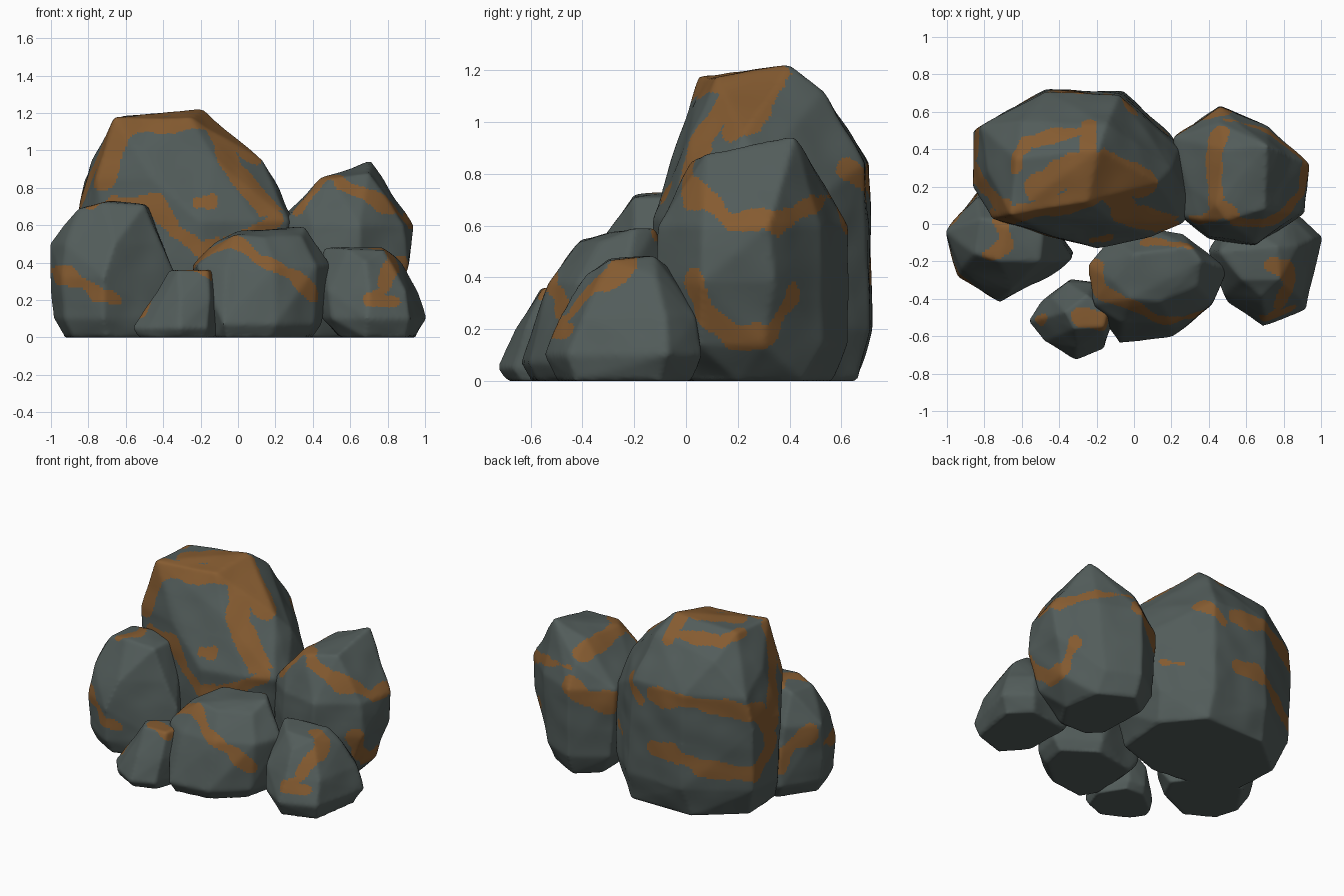
import bpy, bmesh
from mathutils import Vector, noise, kdtree
from mathutils.bvhtree import BVHTree


def material(name, color):
    m = bpy.data.materials.new(name)
    m.diffuse_color = color
    return m


STONE = material("stone", (0.085, 0.108, 0.103, 1))
RUST = material("rust", (0.235, 0.105, 0.03, 1))


def ring(z, *xy):
    return [(x, y, z) for x, y in xy]


def rock(name, points, streaks, voxel=0.013):
    # faceted boulder: hull of a few corner points, remeshed with softened edges
    bm = bmesh.new()
    for p in points:
        bm.verts.new(p)
    hull = bmesh.ops.convex_hull(bm, input=bm.verts)
    junk = {v for v in hull["geom_interior"] + hull["geom_unused"]
            if isinstance(v, bmesh.types.BMVert)}
    bmesh.ops.delete(bm, geom=list(junk), context='VERTS')
    bmesh.ops.recalc_face_normals(bm, faces=bm.faces)
    me = bpy.data.meshes.new(name)
    bm.to_mesh(me)
    bm.free()
    ob = bpy.data.objects.new(name, me)
    bpy.context.collection.objects.link(ob)
    mod = ob.modifiers.new("remesh", 'REMESH')
    mod.mode, mod.voxel_size = 'VOXEL', voxel
    mod = ob.modifiers.new("soften", 'SMOOTH')
    mod.factor, mod.iterations = 0.5, 5
    dg = bpy.context.evaluated_depsgraph_get()
    me = bpy.data.meshes.new_from_object(ob.evaluated_get(dg))
    ob.modifiers.clear()
    ob.data = me

    # gentle surface waviness
    normals = [v.normal.copy() for v in me.vertices]
    for v, n in zip(me.vertices, normals):
        if v.co.z > 0.01:
            v.co += n * 0.008 * noise.noise(v.co * 6)
        v.co.z = max(v.co.z, 0)

    # rust streaks: rough paths snapped onto the surface
    bvh = BVHTree.FromPolygons([v.co for v in me.vertices],
                               [p.vertices[:] for p in me.polygons])
    samples = []
    for width, path in streaks:
        path = [Vector(p) for p in path]
        for a, b in zip(path, path[1:]):
            for i in range(13):
                samples.append((bvh.find_nearest(a.lerp(b, i / 12))[0], width))
    kd = kdtree.KDTree(len(samples))
    for i, (p, w) in enumerate(samples):
        kd.insert(p, i)
    kd.balance()
    me.materials.clear()
    me.materials.append(STONE)
    me.materials.append(RUST)
    for p in me.polygons:
        p.use_smooth = True
        c = p.center
        _, i, d = kd.find(c)
        wobble = 0.04 * noise.noise(c * 6) + 0.012 * noise.noise(c * 15)
        p.material_index = int(d < samples[i][1] + wobble)
    return ob


# tall back-left boulder
rock("tall_boulder",
     ring(0, (-.76, .1), (-.78, .42), (-.5, .65), (-.05, .66), (.15, .42), (.12, .05), (-.2, -.06), (-.55, -.02))
     + ring(.2, (-.85, .22), (-.85, .48), (-.47, .72), (-.06, .71), (.2, .48), (.25, .1), (-.2, -.12), (-.6, -.03))
     + ring(.62, (-.86, .2), (-.86, .5), (.24, .4), (.3, .12), (.27, .01), (.1, -.07), (-.2, -.13))
     + ring(.84, (-.47, .71), (-.08, .69), (-.82, .52), (.2, .3), (-.45, -.06), (-.76, .03))
     + [(-.78, .28, .95), (.13, .22, .95), (-.12, .02, .95), (-.6, .55, 1.05), (-.15, .53, 1.12),
        (-.66, .05, 1.175), (-.63, .35, 1.18), (-.19, .4, 1.22), (-.25, .12, 1.17)],
     [(.075, [(-.72, .03, .85), (-.63, .06, 1.13), (-.4, .1, 1.16), (-.15, .2, 1.14), (-.02, .05, .92), (.15, 0, .68)]),
      (.045, [(-.66, 0, .72), (-.44, -.06, .72), (-.34, -.1, .58), (-.2, -.12, .48), (0, -.1, .52), (.18, 0, .62)]),
      (.045, [(-.22, -.1, .73), (-.14, -.08, .74)]),
      (.09, [(-.5, .18, 1.2), (-.25, .35, 1.2), (.06, .2, 1)]),
      (.045, [(-.25, .4, 1.2), (-.25, .55, 1.1)]),
      (.055, [(-.22, .7, .78), (-.45, .72, .8), (-.65, .62, .76), (-.85, .42, .72), (-.86, .3, .45), (-.84, .46, .32), (-.6, .65, .36), (-.4, .72, .44), (-.25, .71, .42)]),
      (.06, [(-.86, .3, .6), (-.8, .15, .92), (-.66, .08, 1.12)]),
      (.035, [(-.66, .3, 1.18), (-.58, .45, 1.13), (-.3, .5, 1.14)]),
      (.05, [(0, .65, .82), (-.14, .7, .72)]),
      (.03, [(.18, .5, .4), (.1, .57, .38)])])

# back-right boulder with a pointed crest
rock("peaked_boulder",
     ring(0, (.33, .1), (.32, .45), (.46, .57), (.68, .45), (.72, .2), (.6, .02), (.42, .02))
     + ring(.14, (.82, .05), (.84, .3), (.68, .53), (.46, .63), (.24, .47), (.25, .05), (.45, -.07), (.66, -.08))
     + ring(.38, (.91, .06), (.91, .34), (.65, -.12), (.4, -.08))
     + ring(.6, (.21, .46), (.46, .63), (.72, .52), (.94, .32), (.89, .06), (.65, -.11), (.4, -.07), (.24, .05))
     + [(.46, .54, .76), (.29, .2, .7), (.35, .02, .74), (.44, .1, .85), (.5, .02, .85),
        (.48, .4, .86), (.71, .42, .945), (.7, .08, .88)],
     [(.038, [(.32, 0, .7), (.48, .08, .85), (.6, 0, .8), (.78, .02, .72), (.9, .18, .62), (.92, .36, .61), (.74, .53, .7), (.5, .56, .72)]),
      (.055, [(.46, .5, .8), (.43, .35, .8), (.44, .08, .84)]),
      (.05, [(.9, -.02, .36), (.88, .07, .25), (.85, .18, .17), (.85, .34, .2), (.82, .42, .33)]),
      (.07, [(.24, .48, .52), (.37, .57, .55), (.47, .61, .64)])])

# left boulder
rock("left_boulder",
     ring(0, (-.93, -.1), (-.88, -.26), (-.7, -.36), (-.45, -.25), (-.38, -.1), (-.55, .12), (-.78, .12))
     + ring(.1, (-.99, -.06), (-.93, -.28), (-.72, -.41), (-.4, -.25), (-.32, -.15), (-.55, .18), (-.84, .17))
     + ring(.32, (-1.01, -.06), (-.94, -.28), (-.72, -.42), (-.33, -.18), (-.83, .17))
     + ring(.5, (-1.01, -.04), (-.92, -.24), (-.66, -.36), (-.41, -.2), (-.84, .14))
     + [(-.85, -.16, .69), (-.72, -.2, .72), (-.5, -.2, .71), (-.68, -.02, .735), (-.48, .05, .7), (-.82, .03, .7)],
     [(.04, [(-1, -.08, .36), (-.92, -.3, .33), (-.75, -.41, .24), (-.62, -.4, .2)]),
      (.04, [(-.78, -.17, .7), (-.68, -.1, .73), (-.72, .02, .72)]),
      (.055, [(-.97, .02, .45), (-.88, .12, .37), (-.83, .17, .24)])])

# centre front boulder
rock("front_boulder",
     ring(0, (-.12, -.5), (-.06, -.6), (.18, -.57), (.36, -.42), (.4, -.24), (.2, -.1), (-.1, -.15))
     + ring(.07, (-.12, -.54), (-.08, -.64), (.2, -.61), (.41, -.44), (.45, -.24), (.2, -.06), (-.15, -.15))
     + ring(.38, (-.24, -.22), (-.22, -.43), (-.06, -.53), (.2, -.53), (.42, -.42), (.5, -.24), (.26, -.05), (.08, -.02), (-.12, -.07))
     + [(-.12, -.3, .51), (-.02, -.4, .55), (0, -.16, .57), (.14, -.42, .54), (.36, -.2, .59), (.3, -.12, .59), (.34, -.33, .54)],
     [(.042, [(-.2, -.25, .4), (-.16, -.36, .42), (-.02, -.42, .52), (.1, -.5, .42), (.28, -.5, .34), (.4, -.44, .22)]),
      (.03, [(.05, -.08, .5), (.28, -.12, .56)])])

# right front boulder
rock("right_boulder",
     ring(0, (.55, -.35), (.68, -.5), (.9, -.43), (.95, -.1), (.83, .02), (.55, -.02))
     + ring(.1, (.45, -.25), (.5, -.42), (.69, -.55), (.92, -.46), (1.01, -.07), (.86, .06), (.5, .02))
     + ring(.25, (.4, -.14), (.48, -.38), (.7, -.49), (.9, -.4), (.96, -.08), (.84, .04), (.5, .03))
     + [(.46, -.15, .48), (.58, -.3, .47), (.78, -.3, .47), (.77, -.12, .485), (.87, -.12, .4), (.68, -.39, .41), (.6, 0, .4)],
     [(.05, [(.74, -.22, .47), (.82, -.28, .42), (.77, -.44, .24)]),
      (.04, [(.77, -.44, .24), (.7, -.48, .2), (.84, -.43, .19)])])

# smallest front pebble
rock("small_boulder",
     ring(0, (-.53, -.52), (-.48, -.6), (-.31, -.69), (-.17, -.64), (-.12, -.5), (-.22, -.34), (-.36, -.33), (-.49, -.43))
     + ring(.05, (-.56, -.52), (-.48, -.63), (-.31, -.725), (-.16, -.67), (-.11, -.5), (-.22, -.31), (-.34, -.29), (-.5, -.42))
     + ring(.2, (-.47, -.5), (-.44, -.39), (-.31, -.66), (-.15, -.62), (-.11, -.5), (-.22, -.32), (-.36, -.31))
     + ring(.36, (-.37, -.47), (-.32, -.56), (-.16, -.55), (-.14, -.47), (-.25, -.38)),
     [(.055, [(-.28, -.5, .35), (-.18, -.52, .34)]),
      (.025, [(-.47, -.5, .2), (-.5, -.53, .13)])], 0.011)
